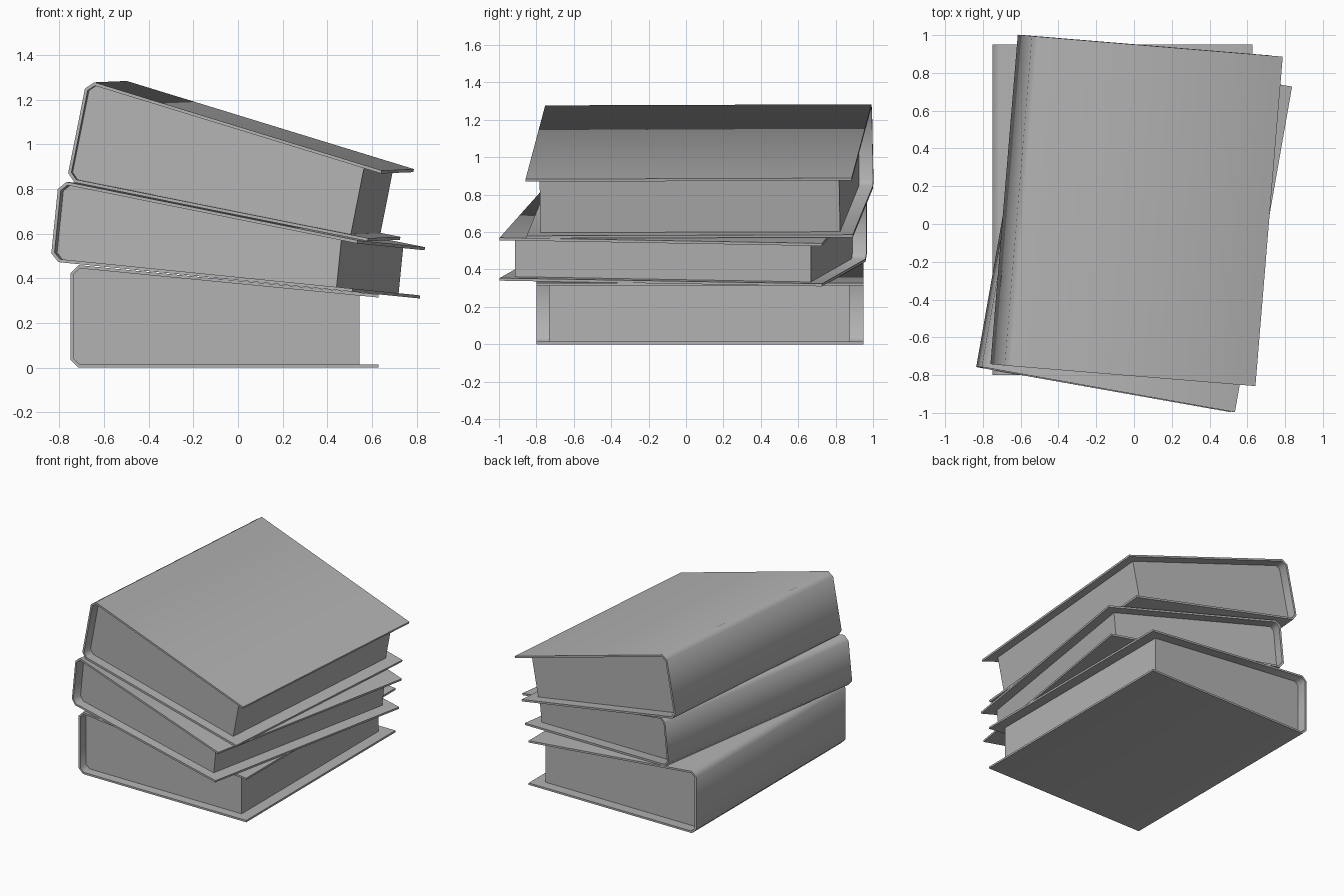
import bpy, bmesh
from math import radians
from mathutils import Matrix

if "Cube" in bpy.data.objects:
    bpy.data.objects.remove(bpy.data.objects["Cube"])

WIDTH, LENGTH = 1.378, 1.75   # cover size
T, C = 0.014, 0.036           # board thickness, spine chamfer

grey = bpy.data.materials.new("dark_grey")
grey.diffuse_color = (0.45, 0.45, 0.45, 1)
grey.use_nodes = True
grey.node_tree.nodes["Principled BSDF"].inputs["Base Color"].default_value = grey.diffuse_color


def rot(axis, deg):
    return Matrix.Rotation(radians(deg), 4, axis)


def spine_profile(spine_h, fore_h, t, x_end):
    """C-shaped (x, z) outline, inset by t and cut off at x_end."""
    k = C + 0.4 * t if t else C
    slope = (spine_h - fore_h) / (WIDTH - C)
    top = spine_h - t
    return [(x_end, t), (k, t), (t, k), (t, spine_h - k),
            (k, top - slope * (k - C)), (x_end, top - slope * (x_end - C))]


def finish(bm, name, matrix):
    bmesh.ops.recalc_face_normals(bm, faces=bm.faces)
    mesh = bpy.data.meshes.new(name)
    bm.to_mesh(mesh)
    bm.free()
    mesh.materials.append(grey)
    obj = bpy.data.objects.new(name, mesh)
    bpy.context.collection.objects.link(obj)
    obj.matrix_world = matrix
    bpy.ops.object.select_all(action='DESELECT')
    obj.select_set(True)
    bpy.context.view_layer.objects.active = obj
    bpy.ops.object.shade_smooth_by_angle(angle=radians(60))
    return obj


def extrude(bm, faces, length):
    res = bmesh.ops.extrude_face_region(bm, geom=faces, use_keep_orig=True)
    verts = [g for g in res['geom'] if isinstance(g, bmesh.types.BMVert)]
    bmesh.ops.translate(bm, verts=verts, vec=(0, length, 0))


def book(name, spine_h, fore_h, matrix):
    # Folded cover: strip between outer and inner outline, extruded along y
    bm = bmesh.new()
    outer, inner = [[bm.verts.new((x, 0, z)) for x, z in
                     spine_profile(spine_h, fore_h, t, WIDTH)] for t in (0, T)]
    strip = [bm.faces.new((outer[i], outer[i + 1], inner[i + 1], inner[i]))
             for i in range(len(outer) - 1)]
    extrude(bm, strip, LENGTH)
    finish(bm, name + "_cover", matrix)

    # Page block: fills the cover, set back from its three open edges
    bm = bmesh.new()
    ring = [bm.verts.new((x, 0.068, z)) for x, z in
            spine_profile(spine_h, fore_h, T, WIDTH - 0.085)]
    extrude(bm, [bm.faces.new(ring)], LENGTH - 0.143)
    finish(bm, name + "_pages", matrix)


# Stack: each book leans on the sloping cover of the one below
book("bottom_book", 0.459, 0.328, Matrix.Translation((-0.75, -0.8, 0)))
book("middle_book", 0.361, 0.231,
     Matrix.Translation((-0.839, -0.757, 0.476)) @ rot('Y', 5.75) @ rot('Z', -10))
book("top_book", 0.457, 0.323,
     Matrix.Translation((-0.767, -0.741, 0.836)) @ rot('Z', -4.7) @ rot('Y', 11.3)
     @ rot('X', 0.2))
